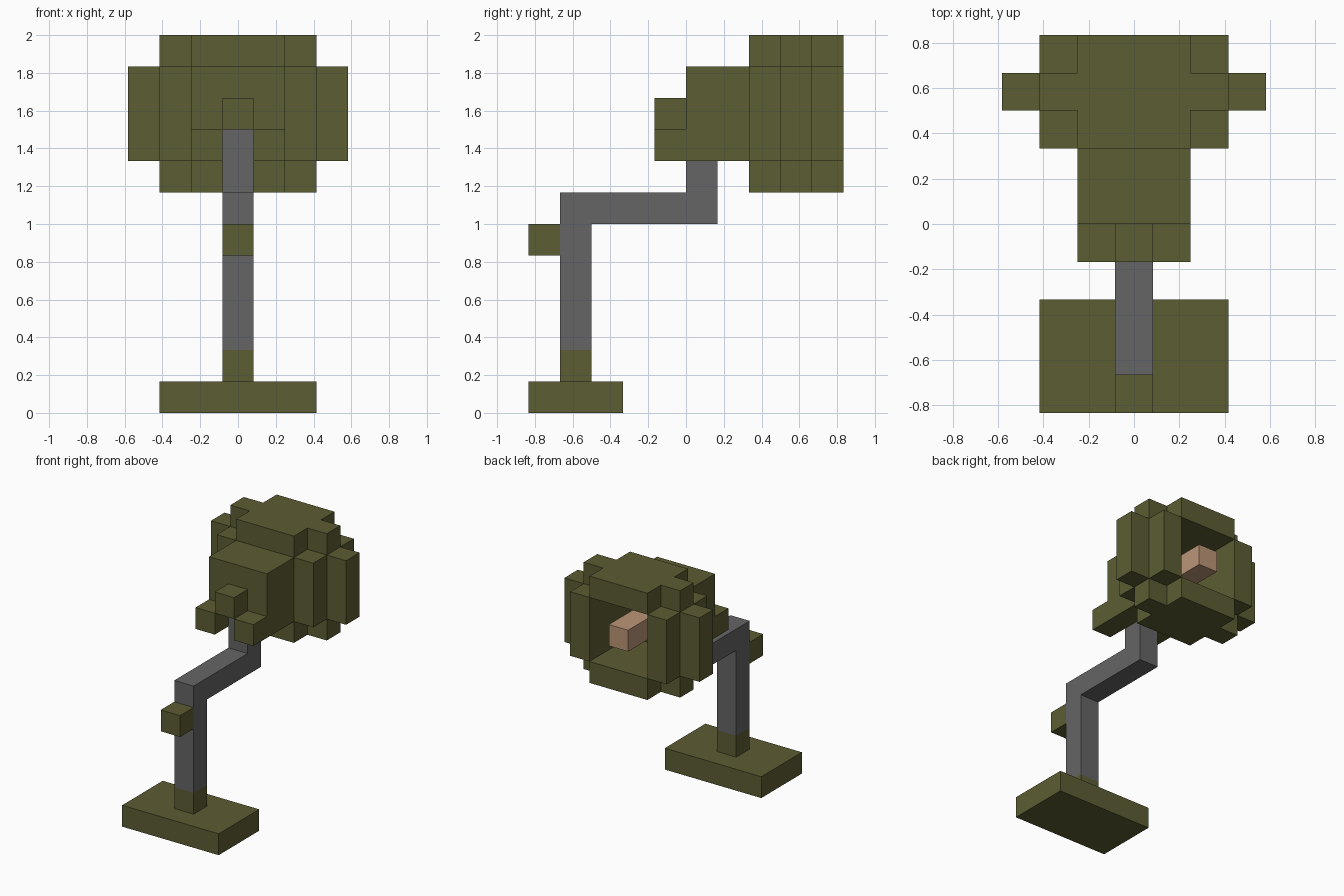
import bpy, bmesh
from mathutils import Vector

if "Cube" in bpy.data.objects:
    bpy.data.objects.remove(bpy.data.objects["Cube"])

U = 1 / 6  # size of one block


def material(name, rgb):
    m = bpy.data.materials.new(name)
    m.diffuse_color = (*rgb, 1)
    m.use_nodes = True
    m.node_tree.nodes["Principled BSDF"].inputs["Base Color"].default_value = m.diffuse_color
    return m


OLIVE = material("olive", (0.107, 0.109, 0.033))
GREY = material("grey", (0.130, 0.130, 0.130))
TAN = material("tan", (0.50, 0.30, 0.185))

taken = set()
parts = []


def part(name, mat, *boxes):
    """Collect blocks from inclusive ranges (x0, x1, y0, y1, z0, z1)."""
    cells = set()
    for x0, x1, y0, y1, z0, z1 in boxes:
        cells |= {(x, y, z) for x in range(x0, x1 + 1)
                  for y in range(y0, y1 + 1) for z in range(z0, z1 + 1)}
    cells -= taken
    taken.update(cells)
    parts.append((name, mat, cells))


def build(name, mat, cells):
    """Skin the exposed block sides and merge flat regions."""
    bm = bmesh.new()
    for c in sorted(cells):
        centre = Vector((c[0], c[1] + 0.5, c[2] + 0.5))
        for axis in range(3):
            for s in (-1, 1):
                n = [0, 0, 0]
                n[axis] = s
                if tuple(a + b for a, b in zip(c, n)) in taken:
                    continue
                n = Vector(n)
                a = Vector((0, 0, 0))
                a[(axis + 1) % 3] = 0.5
                b = n.cross(a)
                mid = centre + n * 0.5
                corners = (mid - a - b, mid + a - b, mid + a + b, mid - a + b)
                bm.faces.new([bm.verts.new(p * U) for p in corners])
    bmesh.ops.remove_doubles(bm, verts=bm.verts, dist=0.001)
    bmesh.ops.dissolve_limit(bm, angle_limit=0.01, verts=bm.verts, edges=bm.edges)
    mesh = bpy.data.meshes.new(name)
    bm.to_mesh(mesh)
    bm.free()
    mesh.materials.append(mat)
    bpy.context.collection.objects.link(bpy.data.objects.new(name, mesh))


# Foot and post
part("base", OLIVE, (-2, 2, -5, -3, 0, 0))
part("post_socket", OLIVE, (0, 0, -4, -4, 1, 1))
part("bent_stand", GREY, (0, 0, -4, -4, 2, 6), (0, 0, -4, 0, 6, 6), (0, 0, 0, 0, 6, 8))
part("switch_knob", OLIVE, (0, 0, -5, -5, 5, 5))

# Light inside the open shade
part("bulb", TAN, (0, 0, 2, 4, 9, 9))

# Lamp head
part("head_housing", OLIVE, (-1, 1, 0, 1, 8, 10))
plates = [b for z in (7, 11) for b in ((-1, 1, 2, 4, z, z), (-2, 2, 3, 3, z, z))]
sides = [b for s in (-1, 1) for b in ((2 * s, 2 * s, 2, 4, 8, 10), (3 * s, 3 * s, 3, 3, 8, 10))]
part("lamp_shade", OLIVE, *plates, *sides)
part("top_nub", OLIVE, (0, 0, -1, -1, 9, 9))
for label, x in (("left", -1), ("right", 1)):
    part(label + "_nub", OLIVE, (x, x, -1, -1, 8, 8))

for p in parts:
    build(*p)
